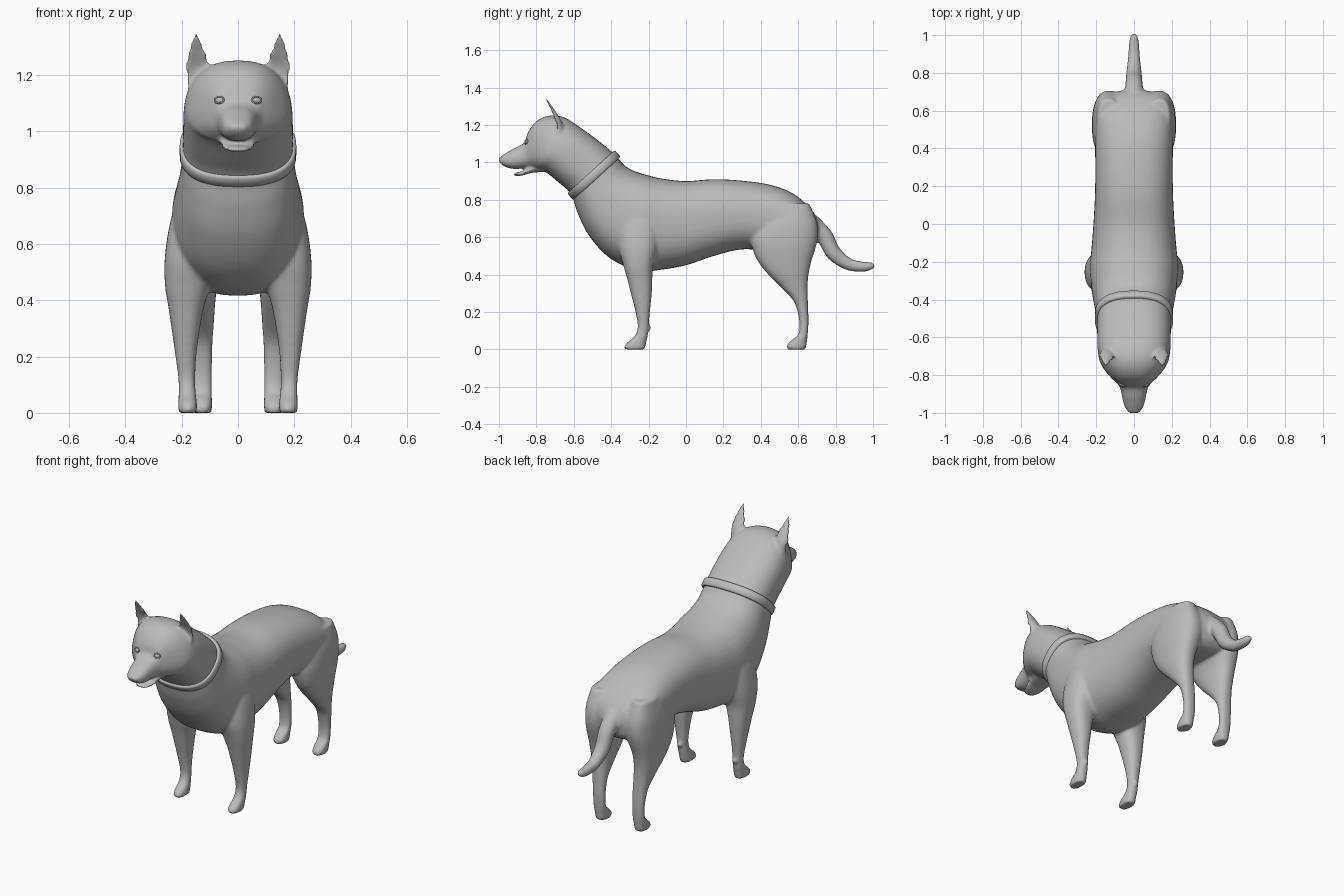
import bpy, bmesh, math
from mathutils import Vector

if "Cube" in bpy.data.objects:
    bpy.data.objects.remove(bpy.data.objects["Cube"])

grey = bpy.data.materials.new("plain grey")
grey.diffuse_color = (0.5, 0.5, 0.5, 1)
grey.use_nodes = True
grey.node_tree.nodes["Principled BSDF"].inputs["Base Color"].default_value = grey.diffuse_color


def finish(name, bm):
    bmesh.ops.recalc_face_normals(bm, faces=bm.faces)
    me = bpy.data.meshes.new(name)
    bm.to_mesh(me)
    bm.free()
    me.materials.append(grey)
    for p in me.polygons:
        p.use_smooth = True
    ob = bpy.data.objects.new(name, me)
    bpy.context.collection.objects.link(ob)
    return ob


def spline(rows, steps=5):
    """Catmull-Rom through rows of numbers."""
    out = []
    for i in range(len(rows) - 1):
        a, b, c, d = (rows[max(i - 1, 0)], rows[i], rows[i + 1],
                      rows[min(i + 2, len(rows) - 1)])
        for s in range(steps):
            t = s / steps
            out.append([0.5 * (2 * q + (r - p) * t + (2 * p - 5 * q + 4 * r - e) * t * t
                               + (3 * q - p - 3 * r + e) * t ** 3)
                        for p, q, r, e in zip(a, b, c, d)])
    return out + [rows[-1]]


def loft(bm, rows, n=2.3, dent=None, sides=40):
    """Skin superellipse sections given as centre, half axis u, half axis v."""
    rings = []
    for r in spline(rows):
        c, u, v = Vector(r[:3]), Vector(r[3:6]), Vector(r[6:])
        ring = []
        for k in range(sides):
            t = math.tau * k / sides
            a, b = (math.copysign(abs(f) ** (2 / n), f) for f in (math.cos(t), math.sin(t)))
            if dent is not None and a < 0:
                a *= -dent
            ring.append(bm.verts.new(c + u * a + v * b))
        rings.append(ring)
    for p, q in zip(rings, rings[1:]):
        for k in range(sides):
            j = (k + 1) % sides
            bm.faces.new((p[k], p[j], q[j], q[k]))
    bm.faces.new(rings[0])
    bm.faces.new(rings[-1])


def upright(yt, zt, yb, zb, w):
    """Section through a top and a bottom point of the side profile."""
    return [0, (yt + yb) / 2, (zt + zb) / 2, 0, (yt - yb) / 2, (zt - zb) / 2, w, 0, 0]


def level(s, z, y0, y1, x0, x1):
    """Horizontal section of a limb on side s."""
    return [s * (x0 + x1) / 2, (y0 + y1) / 2, z, 0, (y1 - y0) / 2, 0, (x1 - x0) / 2, 0, 0]


bm = bmesh.new()

# torso, neck, head and upper muzzle
torso = [(.715, .66, .70, .59, .05), (.69, .72, .69, .56, .13), (.65, .77, .65, .53, .18),
         (.57, .835, .57, .52, .205), (.45, .88, .45, .525, .207), (.30, .902, .30, .535, .205),
         (.15, .91, .15, .50, .207), (0, .90, 0, .45, .215), (-.12, .912, -.14, .425, .225),
         (-.20, .93, -.26, .42, .235), (-.28, .955, -.41, .49, .225),
         (-.33, .985, -.52, .61, .21), (-.36, 1.02, -.58, .73, .20),
         (-.40, 1.06, -.615, .83, .195)]
head = [(-.48, 1.125, -.69, .90, .195), (-.57, 1.19, -.76, .955, .192),
        (-.65, 1.24, -.79, .958, .18), (-.73, 1.25, -.815, .967, .15),
        (-.80, 1.22, -.835, .97, .115), (-.845, 1.16, -.85, .97, .085),
        (-.865, 1.105, -.875, .968, .073), (-.92, 1.075, -.92, .965, .062),
        (-.97, 1.045, -.965, .975, .05), (-1.005, 1.02, -.995, .995, .025)]
loft(bm, [upright(*r) for r in torso + head], 2.45)

# lower jaw
jaw = [(-.76, 1.0, .95, .08), (-.83, .98, .943, .065), (-.87, .954, .931, .055),
       (-.905, .945, .926, .04), (-.922, .94, .93, .02)]
loft(bm, [upright(y, a, y, b, w) for y, a, b, w in jaw])

# tail: y, z, radius, slope angle
tail = [(.66, .68, .055, -55), (.74, .605, .046, -60), (.79, .515, .042, -45),
        (.87, .455, .033, -22), (.95, .442, .027, 0), (.99, .447, .021, 12),
        (1.008, .45, .008, 12)]
rows = []
for y, z, r, ang in tail:
    t = math.radians(ang)
    rows.append([0, y, z, 0, -r * math.sin(t), r * math.cos(t), r, 0, 0])
loft(bm, rows, 2)

# legs: z, back and front limits, inner and outer limits
front_leg = [(.80, -.32, -.14, .08, .20), (.68, -.35, -.14, .08, .24), (.55, -.36, -.15, .08, .26),
             (.45, -.335, -.175, .10, .259), (.38, -.315, -.18, .12, .248),
             (.30, -.295, -.183, .135, .236), (.20, -.27, -.193, .148, .222),
             (.12, -.258, -.20, .152, .212), (.07, -.275, -.205, .15, .211),
             (.04, -.312, -.212, .146, .212), (.015, -.33, -.217, .145, .212),
             (0, -.326, -.22, .147, .209)]
hind_leg = [(.78, .46, .66, .08, .19), (.68, .38, .70, .05, .215), (.60, .345, .705, .04, .222),
            (.54, .355, .692, .05, .222), (.47, .385, .67, .07, .215), (.40, .44, .655, .08, .205),
            (.33, .51, .65, .085, .19), (.25, .58, .652, .09, .175), (.15, .606, .655, .092, .166),
            (.08, .60, .651, .092, .164), (.05, .565, .648, .092, .164),
            (.02, .538, .644, .092, .164), (0, .543, .64, .094, .161)]
# ears: z, x, y, half depth, half width
ear = [(1.15, .133, -.69, .045, .045), (1.22, .143, -.702, .037, .043),
       (1.27, .146, -.722, .027, .036), (1.315, .148, -.743, .017, .021),
       (1.352, .148, -.761, .008, .008)]
for s in (1, -1):
    loft(bm, [level(s, *r) for r in front_leg], 2.4)
    loft(bm, [level(s, *r) for r in hind_leg], 2.4)
    loft(bm, [[s * x, y, z, 0, d, 0, w, 0, 0] for z, x, y, d, w in ear], 2, dent=.3)
    # dewclaw
    dew = bmesh.ops.create_icosphere(bm, subdivisions=2, radius=.016)
    bmesh.ops.translate(bm, verts=dew["verts"], vec=(s * .18, -.2, .115))

# fuse everything into one smooth skin
body = finish("dog_body", bm)
m = body.modifiers.new("fuse", 'REMESH')
m.mode = 'VOXEL'
m.voxel_size = .008
m.use_smooth_shade = True
m = body.modifiers.new("soften", 'SMOOTH')
m.factor = .5
m.iterations = 10
bpy.context.view_layer.objects.active = body
for name in ("fuse", "soften"):
    bpy.ops.object.modifier_apply(modifier=name)
body.data.materials.clear()
body.data.materials.append(grey)
bpy.context.view_layer.update()

# collar: rounded band swept round the neck
bm = bmesh.new()
centre = Vector((0, -.492, .932))
up = Vector((0, .235, .215)).normalized()
axis = Vector((0, -up.z, up.y))
band = [(-.024, -.02), (-.024, .006), (-.018, .012), (.018, .012), (.024, .006), (.024, -.02)]
rings = []
for k in range(64):
    t = math.tau * k / 64
    a, b = (math.copysign(abs(f) ** (2 / 2.45), f) for f in (math.cos(t), math.sin(t)))
    rings.append([bm.verts.new(centre + axis * h + up * a * (.16 + r)
                               + Vector((b * (.195 + r), 0, 0))) for h, r in band])
for i in range(64):
    p, q = rings[i], rings[(i + 1) % 64]
    for k in range(6):
        j = (k + 1) % 6
        bm.faces.new((p[k], p[j], q[j], q[k]))
finish("collar", bm)

# eyes: almond ball with a thin lid rim, set on the face surface
for s, side in ((1, "left"), (-1, "right")):
    hit, pos, nor, _ = body.ray_cast(Vector((s * .066, -2, 1.11)), Vector((0, 1, 0)))
    if not hit:
        pos, nor = Vector((s * .066, -.84, 1.11)), Vector((s * .5, -.85, .1))
    quat = nor.to_track_quat('Z', 'Y')
    bm = bmesh.new()
    bmesh.ops.create_uvsphere(bm, u_segments=20, v_segments=12, radius=1)
    for v in bm.verts:
        v.co = Vector((v.co.x * .016, v.co.y * .011, v.co.z * .007))
    grid = []
    for i in range(24):
        t = math.tau * i / 24
        grid.append([bm.verts.new(((.017 + .003 * math.cos(f)) * math.cos(t),
                                   (.012 + .003 * math.cos(f)) * math.sin(t),
                                   .002 + .004 * math.sin(f)))
                     for f in (math.tau * k / 8 for k in range(8))])
    for i in range(24):
        p, q = grid[i], grid[(i + 1) % 24]
        for k in range(8):
            j = (k + 1) % 8
            bm.faces.new((p[k], p[j], q[j], q[k]))
    ob = finish(side + "_eye", bm)
    ob.rotation_euler = quat.to_euler()
    ob.location = pos
